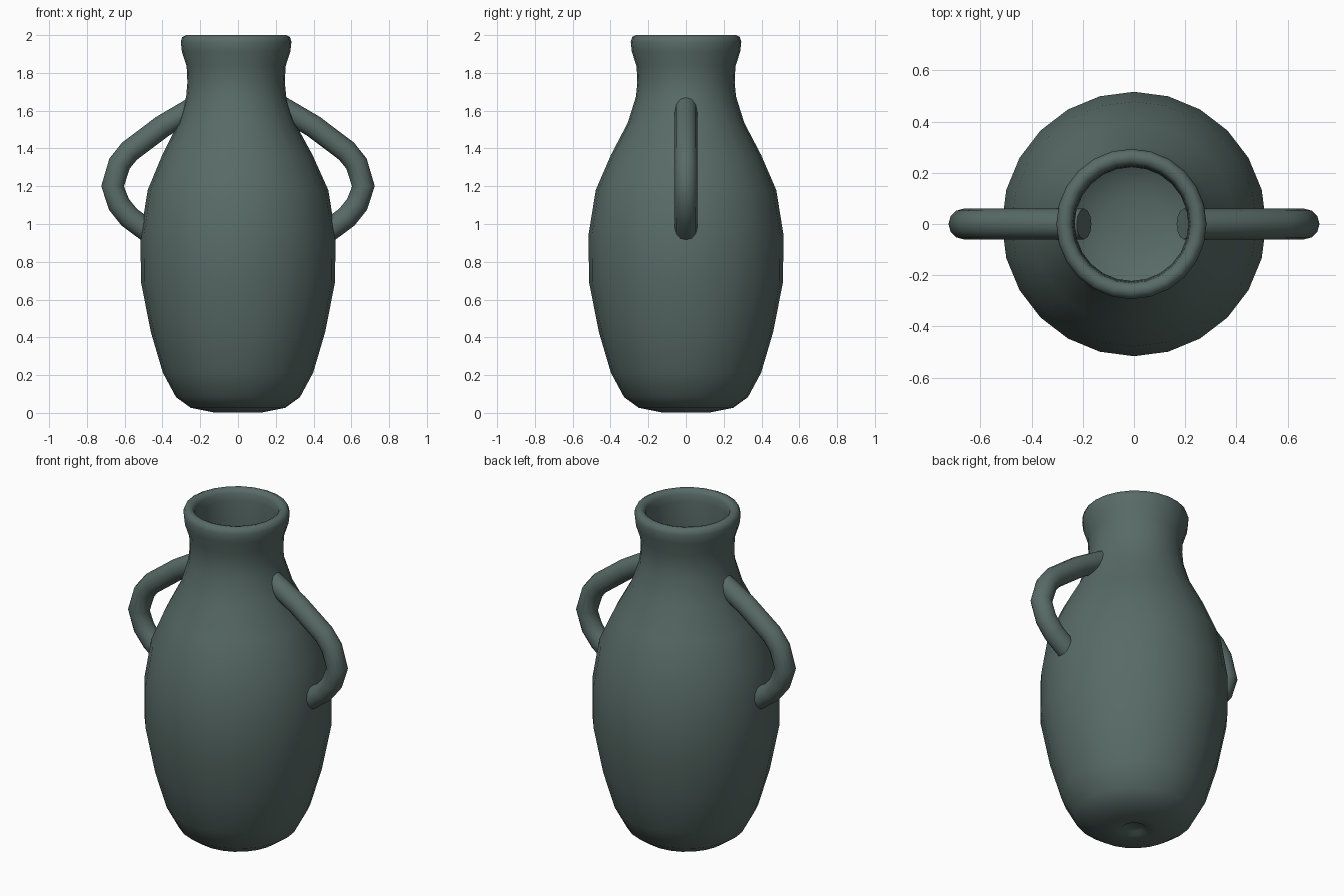
import bpy, bmesh, math
from mathutils import Vector

if "Cube" in bpy.data.objects:
    bpy.data.objects.remove(bpy.data.objects["Cube"])

clay = bpy.data.materials.new("dark grey green glaze")
clay.diffuse_color = (0.098, 0.147, 0.133, 1)
clay.use_nodes = True
clay.node_tree.nodes["Principled BSDF"].inputs["Base Color"].default_value = clay.diffuse_color


def finish(name, bm, angle):
    bmesh.ops.recalc_face_normals(bm, faces=bm.faces[:])
    me = bpy.data.meshes.new(name)
    bm.to_mesh(me)
    bm.free()
    me.materials.append(clay)
    ob = bpy.data.objects.new(name, me)
    bpy.context.collection.objects.link(ob)
    bpy.ops.object.select_all(action='DESELECT')
    ob.select_set(True)
    bpy.context.view_layer.objects.active = ob
    bpy.ops.object.shade_smooth_by_angle(angle=math.radians(angle))
    return ob


def skin(bm, rings):
    # bridge equal-sized vertex rings and cap both ends
    n = len(rings[0])
    for a, b in zip(rings, rings[1:]):
        for i in range(n):
            j = (i + 1) % n
            bm.faces.new((a[i], a[j], b[j], b[i]))
    bm.faces.new(rings[0])
    bm.faces.new(rings[-1])


# Vase: outer wall from the base dimple up, over the rim, down the inside
profile = [(0.05, 0.02), (0.07, 0.003), (0.13, 0.003), (0.25, 0.027), (0.328, 0.083),
           (0.398, 0.213), (0.462, 0.43), (0.514, 0.695), (0.516, 0.945),
           (0.478, 1.18), (0.398, 1.365), (0.309, 1.535), (0.265, 1.675),
           (0.258, 1.75), (0.262, 1.835), (0.287, 1.912), (0.293, 1.965),
           (0.285, 1.99), (0.265, 2.0), (0.243, 1.995), (0.23, 1.975),
           (0.226, 1.93), (0.222, 1.83), (0.222, 1.68), (0.25, 1.535),
           (0.335, 1.36), (0.41, 1.17), (0.446, 0.94), (0.444, 0.70),
           (0.394, 0.44), (0.33, 0.23), (0.25, 0.12), (0.12, 0.08), (0.03, 0.075)]
SIDES = 24
bm = bmesh.new()
rings = []
for r, z in profile:
    shift = -0.01 * min(1, max(0, (z - 1.2) / 0.5))   # neck leans very slightly
    rings.append([bm.verts.new((r * math.cos(2 * math.pi * i / SIDES) + shift,
                                r * math.sin(2 * math.pi * i / SIDES), z))
                  for i in range(SIDES)])
skin(bm, rings)
finish("vase_body", bm, 60)

# Handles: round tube along a bent path, mirrored in x
path = [(0.195, 1.635), (0.25, 1.605), (0.40, 1.517), (0.575, 1.385), (0.627, 1.32),
        (0.664, 1.20), (0.63, 1.103), (0.575, 1.035), (0.48, 0.965)]
R = 0.06
for name, side in (("right_handle", 1), ("left_handle", -1)):
    pts = [Vector((side * x, 0, z)) for x, z in path]
    bm = bmesh.new()
    rings = []
    for k, p in enumerate(pts):
        t = (pts[min(k + 1, len(pts) - 1)] - pts[max(k - 1, 0)]).normalized()
        nrm = Vector((-t.z, 0, t.x))
        rings.append([bm.verts.new(p + R * (nrm * math.cos(a) + Vector((0, 1, 0)) * math.sin(a)))
                      for a in (2 * math.pi * i / 12 for i in range(12))])
    skin(bm, rings)
    finish(name, bm, 60)
